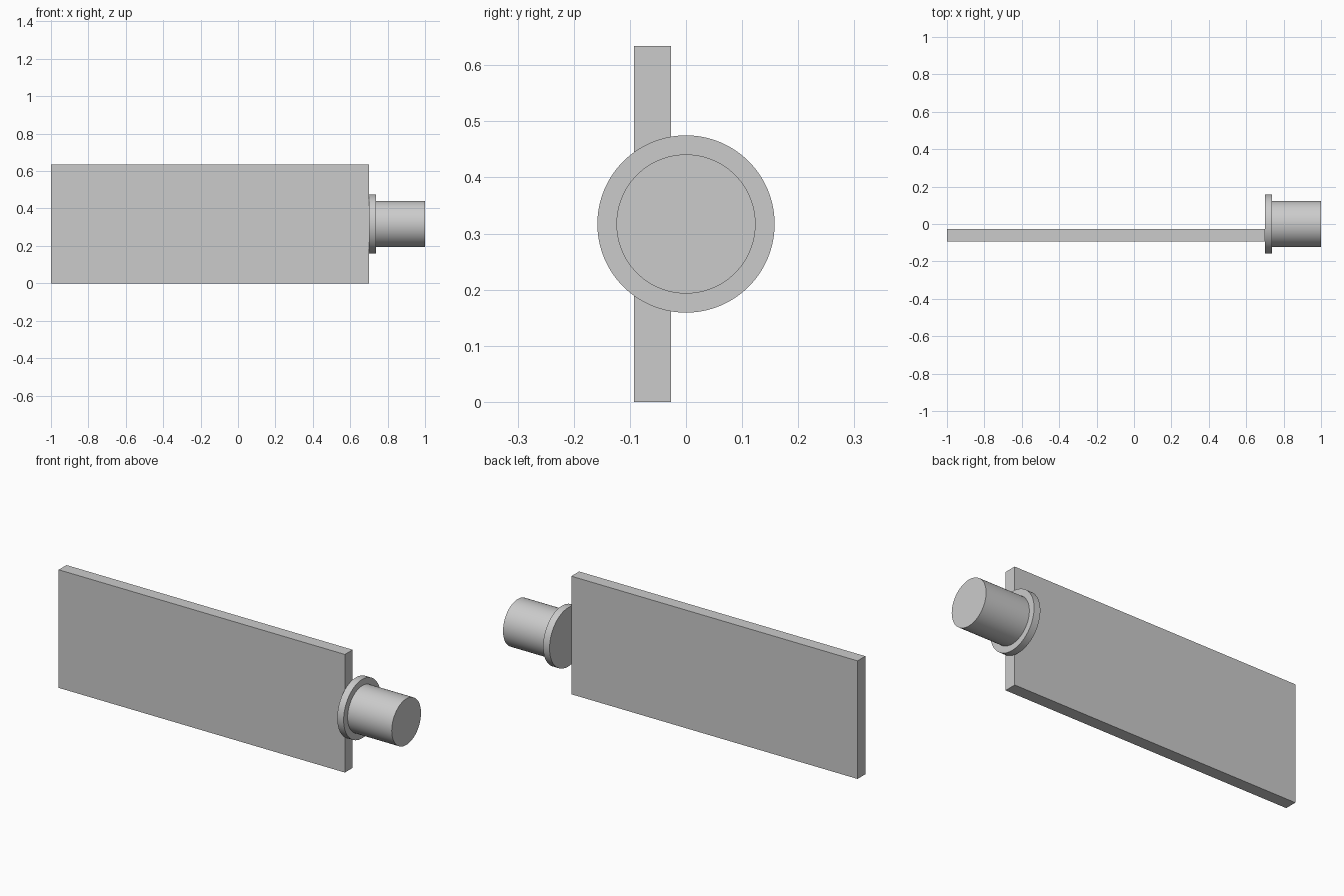
import bpy
import math

cube = bpy.data.objects.get("Cube")
if cube:
    bpy.data.objects.remove(cube, do_unlink=True)

grey = bpy.data.materials.new("light grey")
grey.use_nodes = True
colour = (0.6, 0.6, 0.6, 1)
grey.diffuse_color = colour
grey.node_tree.nodes["Principled BSDF"].inputs["Base Color"].default_value = colour

AXIS_Z = 0.317
PLATE_END = 0.70
FLANGE_END = 0.738


def disc(name, x0, x1, radius):
    """Smooth-sided cylinder along x with sharp rims."""
    bpy.ops.mesh.primitive_cylinder_add(
        vertices=96, radius=radius, depth=x1 - x0,
        location=((x0 + x1) / 2, 0, AXIS_Z), rotation=(0, math.pi / 2, 0))
    obj = bpy.context.object
    obj.name = name
    obj.data.materials.append(grey)
    bpy.ops.object.shade_smooth_by_angle()


# Flat plate, set forward of the shaft axis
bpy.ops.mesh.primitive_cube_add(size=1, location=((PLATE_END - 1) / 2, -0.06, AXIS_Z))
plate = bpy.context.object
plate.name = "plate"
plate.scale = (PLATE_END + 1, 0.066, 2 * AXIS_Z)
bpy.ops.object.transform_apply(location=False, rotation=False, scale=True)
plate.data.materials.append(grey)

# Collar against the plate end, then the round shaft
disc("collar", PLATE_END, FLANGE_END, 0.158)
disc("shaft", FLANGE_END, 1.0, 0.124)
